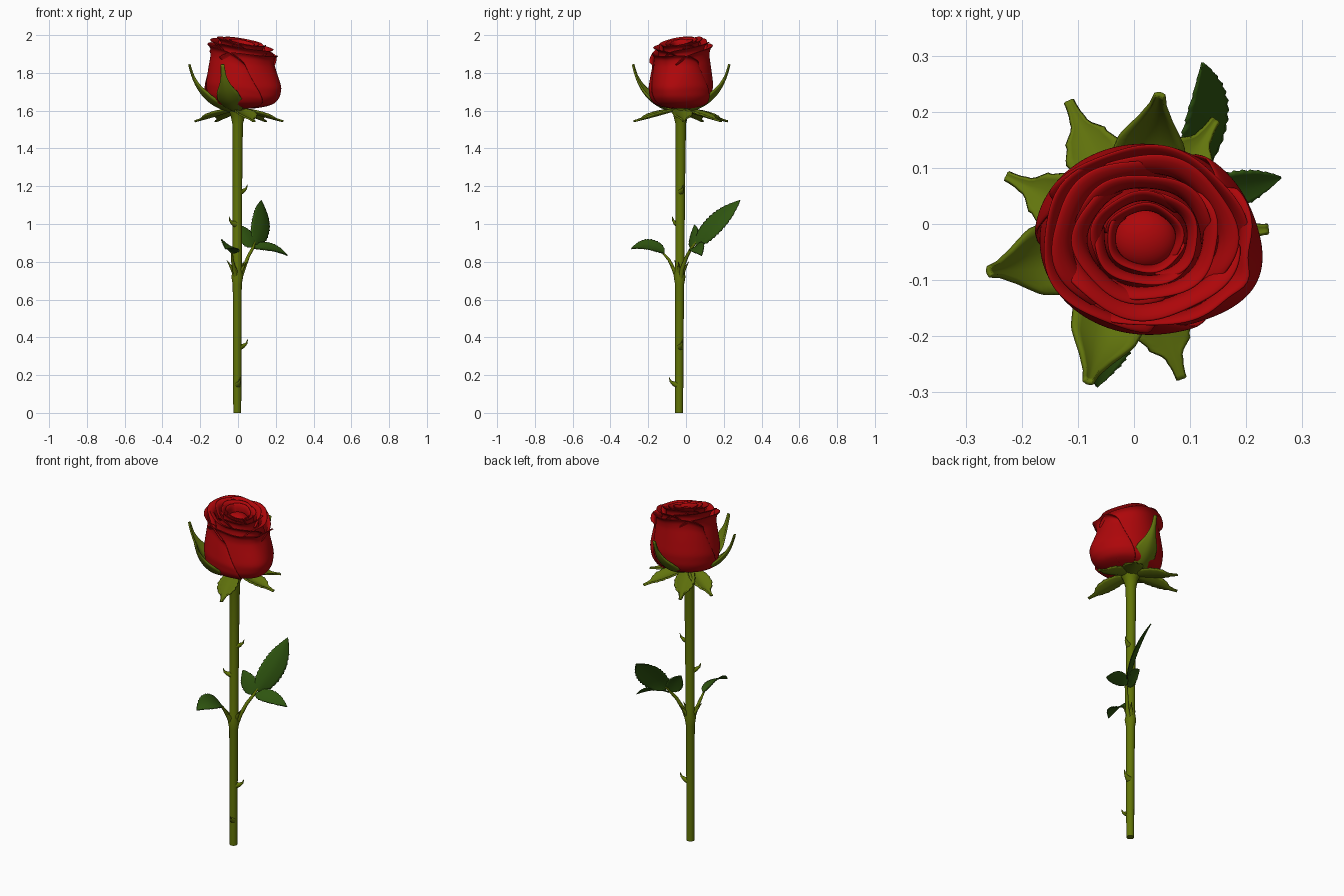
import bpy, math
from mathutils import Vector as V

if "Cube" in bpy.data.objects:
    bpy.data.objects.remove(bpy.data.objects["Cube"])

def material(name, rgb):
    m = bpy.data.materials.new(name)
    m.diffuse_color = (*rgb, 1)
    m.use_nodes = True
    m.node_tree.nodes["Principled BSDF"].inputs["Base Color"].default_value = m.diffuse_color
    return m

RED = material("petal red", (0.42, 0.002, 0.003))
STEM = material("stem green", (0.12, 0.175, 0.002))
SEPAL = material("sepal green", (0.125, 0.18, 0.004))
LEAF = material("leaf green", (0.028, 0.09, 0.005))

def lerp_table(tab, u):
    for (a, p), (b, q) in zip(tab, tab[1:]):
        if u <= b:
            return p + (q - p) * (u - a) / (b - a)
    return tab[-1][1]

def bezier(p, u):
    return p[0] * (1 - u) ** 2 + p[1] * 2 * u * (1 - u) + p[2] * u * u

def build(name, verts, faces, mat, thick=0, subsurf=0):
    me = bpy.data.meshes.new(name)
    me.from_pydata(verts, [], faces)
    me.materials.append(mat)
    for f in me.polygons:
        f.use_smooth = True
    ob = bpy.data.objects.new(name, me)
    bpy.context.collection.objects.link(ob)
    if thick:
        s = ob.modifiers.new("thickness", 'SOLIDIFY')
        s.thickness, s.offset = thick, 0
    if subsurf:
        s = ob.modifiers.new("smooth", 'SUBSURF')
        s.levels = s.render_levels = subsurf
    return ob

def grid_faces(rows, cols):
    return [(i * cols + j, i * cols + j + 1, (i + 1) * cols + j + 1, (i + 1) * cols + j)
            for i in range(rows - 1) for j in range(cols - 1)]

def tube(name, pts, radii, mat, n=14):
    """Round tube through points, capped at both ends."""
    pts = [V(p) for p in pts]
    verts, faces = [], []
    for i, p in enumerate(pts):
        t = (pts[min(i + 1, len(pts) - 1)] - pts[max(i - 1, 0)]).normalized()
        a = t.cross(V((0.31, 0.95, 0.02))).normalized()
        b = t.cross(a)
        for k in range(n):
            q = 2 * math.pi * k / n
            verts.append(p + (a * math.cos(q) + b * math.sin(q)) * radii[i])
    for i in range(len(pts) - 1):
        for k in range(n):
            l = (k + 1) % n
            faces.append((i * n + k, i * n + l, (i + 1) * n + l, (i + 1) * n + k))
    faces += [tuple(range(n))[::-1], tuple(range(len(verts) - n, len(verts)))]
    ob = build(name, verts, faces, mat)
    for f in list(ob.data.polygons)[-2:]:
        f.use_smooth = False
    return ob

def blade(name, path, side, width, table, mat, cup=0.0, teeth=0, rows=40, thick=0.006):
    """Leaf-like strip along a bezier path with a width table, cupping and a toothed edge."""
    path = [V(p) for p in path]
    verts, cols = [], 9
    for i in range(rows + 1):
        u = i / rows
        c = bezier(path, u)
        t = (bezier(path, u + .01) - bezier(path, u - .01)).normalized()
        s = V(side)
        s = (s - t * s.dot(t)).normalized()
        nrm = t.cross(s)
        w = width * lerp_table(table, u)
        for j in range(cols):
            x = j / (cols - 1) * 2 - 1
            saw = 1 - 0.12 * ((u * teeth) % 1) if teeth and abs(x) > .9 else 1
            verts.append(c + s * (x * w * saw) + nrm * (cup * w * abs(x) ** 1.5))
    return build(name, verts, grid_faces(rows + 1, cols), mat, thick)

# Stem with a swollen leaf node and a flared top
tube("stem", [(-.004, -.036, 0), (-.004, -.036, .3), (-.004, -.034, .68), (-.004, -.034, .72),
              (-.004, -.033, .76), (-.003, -.03, 1.2), (-.002, -.028, 1.53),
              (0, -.028, 1.58), (0, -.028, 1.62)],
     [.021, .022, .024, .031, .024, .025, .028, .04, .06], STEM, 20)

# Thorns curving upward
for i, (z, deg) in enumerate([(1.17, 20), (1.0, 222), (.35, 15), (.15, 285)]):
    d = V((math.cos(math.radians(deg)), math.sin(math.radians(deg)), 0))
    o = V((-.004, -.034, z))
    tube(f"thorn_{i + 1}", [o + d * .015, o + d * .035 + V((0, 0, .006)),
                            o + d * .05 + V((0, 0, .018)), o + d * .058 + V((0, 0, .04))],
         [.018, .011, .006, .001], STEM, 8)

# Petals: overlapping, slightly twisted patches in nested rings
CX, CY, Z0 = .02, -.025, 1.61
OUTER = [(0, .2), (.02, .6), (.08, .86), (.2, .99), (.38, 1.03), (.6, .97),
         (.8, .91), (.9, .93), (1, 1.04)]
INNER = [(0, .2), (.08, .84), (.3, .98), (.6, .94), (.8, .82), (.9, .84), (.96, .95), (1, 1.08)]

def petal(name, mid, span, body, rim, top, phase):
    rows, cols, verts = 20, 25, []
    outer = body > .99
    for i in range(rows):
        t = i / (rows - 1)
        for j in range(cols):
            s = j / (cols - 1) * 2 - 1
            a = mid + s * span / 2 - (.7 * t if outer else 0)
            r = .172 * lerp_table(OUTER if outer else INNER, t) * (body + (rim - body) * t ** 1.5)
            r *= 1 + .035 * s + .03 * t ** 4 * math.sin(5 * a + phase)
            # low front-right bulge of the outer rings
            off = math.degrees((a + .45 + math.pi) % (2 * math.pi) - math.pi)
            if body > .9:
                r *= 1 + .15 * math.exp(-(off / 28) ** 2) * math.exp(-((t - .35) / .36) ** 2)
            # pointed lip on the front-right rim
            if outer:
                r *= 1 + .13 * math.exp(-(off / 9) ** 2) * t ** 6
            zt = top - .034 * math.cos(a + .6) * (rim + .15) - .05 * body * abs(s) ** 5
            z = Z0 + (zt - Z0) * t - .014 * max(0, (t - .9) / .1) ** 2
            verts.append((CX + 1.08 * r * math.cos(a), CY + .95 * r * math.sin(a), z))
    build(name, verts, grid_faces(rows, cols), RED, .006, 1)

RINGS = [(3, 1.0, .96, 1.94, 165, -10), (3, .93, .83, 1.966, 165, 35),
         (3, .8, .65, 1.982, 175, 80), (3, .62, .48, 1.982, 175, 10), (2, .45, .35, 1.98, 225, 60)]
for k, (n, body, rim, top, span, start) in enumerate(RINGS):
    for i in range(n):
        petal(f"petal_ring{k + 1}_{i + 1}", math.radians(start + 360 / n * i),
              math.radians(span), body, rim, top, k * 1.7 + i)

# Bud heart closing the centre
bpy.ops.mesh.primitive_uv_sphere_add(segments=32, ring_count=16, radius=1, location=(.018, -.026, 1.91))
heart = bpy.context.object
heart.name = "bud_heart"
heart.scale = (.06, .055, .04)
heart.data.materials.append(RED)
bpy.ops.object.shade_smooth()

# Sepals: upright ones hug the flower, the others spread flat and droop
UPRIGHT_W = [(0, .4), (.15, .8), (.35, 1), (.55, .85), (.72, .42), (.85, .2), (1, .12)]
SPREAD_W = [(0, .45), (.2, .85), (.4, 1), (.6, .9), (.72, .65), (.8, .3), (.9, .18), (1, .14)]

def sepal(name, deg, reach, upright):
    d = V((math.cos(math.radians(deg)), math.sin(math.radians(deg)), 0))
    o = V((0, -.03, 0))
    side = (-d.y, d.x, 0)
    if upright:
        path = [o + d * .03 + V((0, 0, 1.595)), o + d * (reach * .82) + V((0, 0, 1.625)),
                o + d * reach + V((0, 0, 1.845))]
    else:
        path = [o + d * .03 + V((0, 0, 1.602)), o + d * (reach * .55) + V((0, 0, 1.57)),
                o + d * reach + V((0, 0, 1.543))]
    blade(name, path, side, .068 if upright else .056, UPRIGHT_W if upright else SPREAD_W, SEPAL,
          .35 if upright else .3, 0 if upright else 7, 28, .009)

for i, (deg, reach) in enumerate([(192, .265), (252, .265), (80, .265)]):
    sepal(f"upright_sepal_{i + 1}", deg, reach, True)
for i, (deg, reach) in enumerate([(5, .24), (56, .26), (115, .275), (153, .255), (289, .26)]):
    sepal(f"spread_sepal_{i + 1}", deg, reach, False)

# Leaf stalks
tube("right_leaf_stalk", [(.005, -.03, .7), (.03, -.02, .765), (.055, .005, .83), (.08, .03, .875),
                          (.09, .06, .91)], [.015, .011, .009, .008, .005], STEM, 10)
tube("front_leaf_stalk", [(-.008, -.04, .7), (-.02, -.065, .76), (-.03, -.09, .81), (-.032, -.125, .85)],
     [.015, .01, .008, .005], STEM, 10)

# Small pointed stipules at the node
for i, tip in enumerate([(-.06, -.06, .81), (.045, -.04, .8), (.03, .015, .8), (-.02, -.085, .79)]):
    tube(f"stipule_{i + 1}", [(-.004, -.034, .7), V((-.004, -.034, .72)).lerp(V(tip), .5), tip],
         [.014, .009, .001], STEM, 8)

# Serrated leaflets
LEAF_W = [(0, .06), (.06, .5), (.16, .82), (.3, .97), (.45, 1), (.6, .92), (.75, .7), (.9, .33), (1, .02)]
LEAVES = [
    ("end_leaflet", (.09, .05, .895), (.155, .15, 1.02), (.122, .287, 1.125), (.665, .456, -.59), .068),
    ("right_leaflet", (.085, .04, .872), (.17, .06, .895), (.262, .083, .833), (-.1, .8, .5), .042),
    ("left_leaflet", (.075, .03, .875), (.05, .035, .94), (0, .045, .995), (.6, .5, .5), .045),
    ("front_leaflet", (-.032, -.115, .845), (-.045, -.2, .915), (-.066, -.29, .868), (.85, -.1, -.5), .055)]
for name, a, b, c, side, w in LEAVES:
    blade(name, (a, b, c), side, w, LEAF_W, LEAF, .15, 13, 52, .005)
